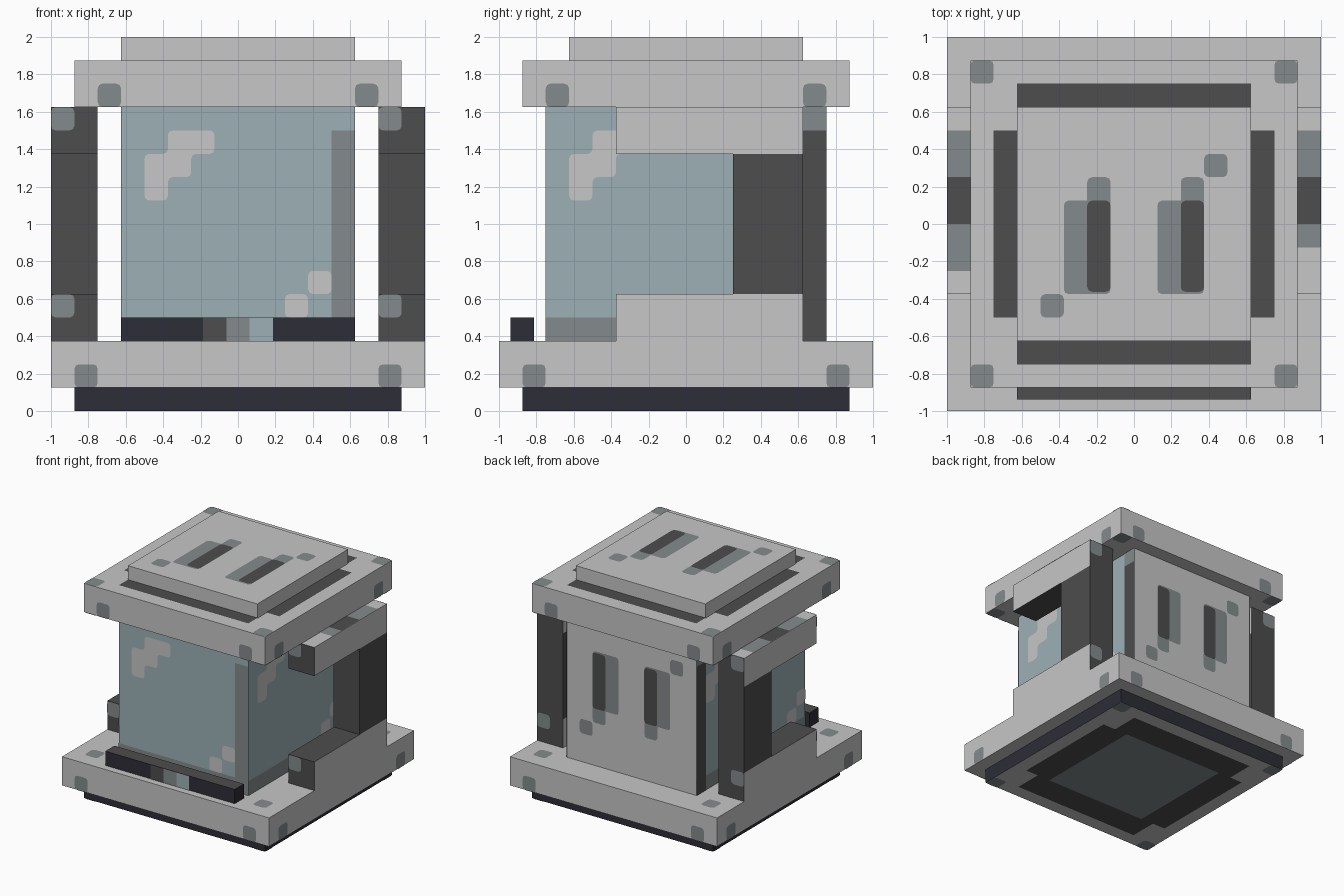
import bpy, bmesh
from mathutils import Vector

P = 0.125  # one grid cell; all sizes below are in cells

if "Cube" in bpy.data.objects:
    bpy.data.objects.remove(bpy.data.objects["Cube"], do_unlink=True)


def material(name, rgb):
    m = bpy.data.materials.new(name)
    m.use_nodes = True
    m.diffuse_color = (*rgb, 1)
    m.node_tree.nodes["Principled BSDF"].inputs["Base Color"].default_value = (*rgb, 1)
    return m


LIGHT = material("light_grey", (0.57, 0.57, 0.57))
DARK = material("dark_grey", (0.074, 0.074, 0.074))
MID = material("mid_grey", (0.231, 0.258, 0.266))
NAVY = material("navy", (0.026, 0.026, 0.038))
GLASS = material("pale_blue_glass", (0.333, 0.434, 0.468))

# Each side: its normal, then the two directions that run right and up on it
X, Y, Z = Vector((1, 0, 0)), Vector((0, 1, 0)), Vector((0, 0, 1))
SIDES = {"front": (-Y, X, Z), "right": (X, Y, Z), "back": (Y, -X, Z),
         "left": (-X, -Y, Z), "top": (Z, X, Y), "bottom": (-Z, X, -Y)}
WALLS = ("front", "right", "back", "left")


def finish(name, bm, mats):
    mesh = bpy.data.meshes.new(name)
    bm.to_mesh(mesh)
    bm.free()
    for m in mats:
        mesh.materials.append(m)
    obj = bpy.data.objects.new(name, mesh)
    bpy.context.collection.objects.link(obj)
    return obj


def box(name, lo, hi, mat, **painted):
    """Block between two corners; named sides may have another colour."""
    bm = bmesh.new()
    bmesh.ops.create_cube(bm, size=1)
    lo, hi = Vector(lo) * P, Vector(hi) * P
    for v in bm.verts:
        v.co = Vector(a + (b - a) * (c + 0.5) for a, b, c in zip(lo, hi, v.co))
    bm.normal_update()
    mats = [mat]
    for side, m in painted.items():
        mats.append(m)
        for f in bm.faces:
            if f.normal.dot(SIDES[side][0]) > 0.9:
                f.material_index = len(mats) - 1
    return finish(name, bm, mats)


def patch(name, side, dist, mat, points, rounded=True, lift=0.003):
    """Flat painted shape lying on one side."""
    n, u, v = SIDES[side]
    bm = bmesh.new()
    bm.faces.new([bm.verts.new(n * (dist * P + lift) + (u * a + v * b) * P)
                  for a, b in points])
    if rounded:
        bmesh.ops.bevel(bm, geom=bm.verts[:], offset=0.025, segments=2,
                        profile=0.5, affect='VERTICES')
    return finish(name, bm, [mat])


def rect(a, b, c, d):
    return [(a, b), (c, b), (c, d), (a, d)]


def cross(name, side, dist):
    """Dark square with stepped corners."""
    q = [(6, -4), (6, 4), (5, 4), (5, 6)]
    half = q + [(-5, 6), (-5, 4), (-6, 4), (-6, -4)]
    patch(name, side, dist, DARK, half + [(-5, -4), (-5, -6), (5, -6), (5, -4)], False)


def corner_spots(name, side, dist):
    for a in (-7, 6):
        for b in (-7, 6):
            patch(name, side, dist, MID, rect(a, b, a + 1, b + 1))


def slots(name, side, dist, turn, height):
    """Two worn slots and two loose spots; turn=-1 rotates them half round."""
    def put(mat, a, b, c, d, rounded=True, lift=0.003):
        pts = [(turn * x, turn * y + height) for x, y in rect(a, b, c, d)]
        patch(name, side, dist, mat, pts, rounded, lift)
    for a in (-3, 1):
        put(MID, a, -3, a + 2, 1)
        put(MID, a + 1, 0.7, a + 2, 2)
        put(DARK, a + 1, -2.9, a + 2, 1, True, 0.005)
    put(MID, 3, 2, 4, 3)
    put(MID, -4, -4, -3, -3)


def glints(name, side, dist, shift, low):
    """Stepped highlight at upper left, two spots at lower right."""
    steps = [(0, 9), (1, 9), (1, 10), (2, 10), (2, 11), (3, 11), (3, 12), (1, 12), (1, 11), (0, 11)]
    patch(name, side, dist, LIGHT, [(a + shift, b) for a, b in steps])
    patch(name, side, dist, LIGHT, rect(low, 4, low + 1, 5))
    patch(name, side, dist, LIGHT, rect(low + 1, 5, low + 2, 6))


# Foot, with its painted underside
box("foot", (-7, -7, 0), (7, 7, 1), NAVY, bottom=LIGHT)
cross("foot_dark_frame", "bottom", 0)
patch("foot_centre", "bottom", 0, MID, rect(-4, -4, 4, 4), False, 0.005)
corner_spots("foot_spot", "bottom", 0)

# Base slab, roof slab and cap
box("base_slab", (-8, -8, 1), (8, 8, 3), LIGHT)
box("roof_slab", (-7, -7, 13), (7, 7, 15), LIGHT)
box("roof_cap", (-5, -5, 15), (5, 5, 16), LIGHT)
corner_spots("base_top_spot", "top", 3)
corner_spots("roof_top_spot", "top", 15)
corner_spots("roof_under_spot", "bottom", -13)
cross("roof_dark_frame", "top", 15)
slots("cap_slot", "top", 16, 1, 0)
for side in WALLS:
    for a in (-7, 6):
        patch("base_side_spot", side, 8, MID, rect(a, 1, a + 1, 2))
    for a in (-6, 5):
        patch("roof_side_spot", side, 7, MID, rect(a, 13, a + 1, 14))

# Glass chamber with a plain back wall
box("glass_chamber", (-5, -6, 3), (5, 6, 13), GLASS, back=LIGHT)
slots("back_slot", "back", 6, -1, 8)
patch("front_sill", "front", 6, MID, rect(-5, 3, 5, 4), False)
patch("front_shade", "front", 6, MID, rect(4, 4, 5, 12), False)
glints("front_glint", "front", 6, -4, 2)
for side, low in (("right", 2), ("left", 4)):
    patch("side_sill", side, 5, MID, rect(-6, 3, 6, 4), False)
    glints("side_glint", side, 5, -5, low)
    s = 1 if side == "right" else -1
    a, b = sorted((5 * s, 6 * s))
    patch("back_post", side, 5, DARK, rect(a, 3, b, 12), False, 0.005)
    patch("back_post_top", side, 5, MID, rect(a, 12, b, 13), False, 0.005)

# Front bar with a small coloured display
box("front_bar", (-5, -7.5, 3), (5, -6.5, 4), NAVY, top=DARK)
for a, m in ((-1.5, DARK), (-0.5, MID), (0.5, GLASS)):
    patch("bar_display", "front", 7.5, m, rect(a, 3, a + 1, 4), False)

# C-shaped side brackets
for s, side in ((1, "right"), (-1, "left")):
    a, b = sorted((6 * s, 8 * s))
    box(side + "_lower_rail", (a, -3, 3), (b, 5, 5), LIGHT, front=DARK, back=DARK, top=DARK)
    box(side + "_upper_rail", (a, -3, 11), (b, 5, 13), LIGHT, front=DARK, back=DARK, bottom=DARK)
    box(side + "_upright", (a, 2, 5), (b, 5, 11), DARK)
    front_a = 6 if s > 0 else -8
    for z in (4, 12):
        patch("bracket_front_spot", "front", 3, MID, rect(front_a, z, front_a + 1, z + 1))
        back_a = -8 if s > 0 else 7
        patch("bracket_back_spot", "back", 5, MID, rect(back_a, z, back_a + 1, z + 1))
    c, d = sorted((7 * s, 8 * s))
    end = -1 if s > 0 else -2
    for lo, hi, m in ((2, 4, MID), (0, 2, DARK), (end, 0, MID)):
        patch("rail_wear", "top", 13, m, rect(c, lo, d, hi), False)
